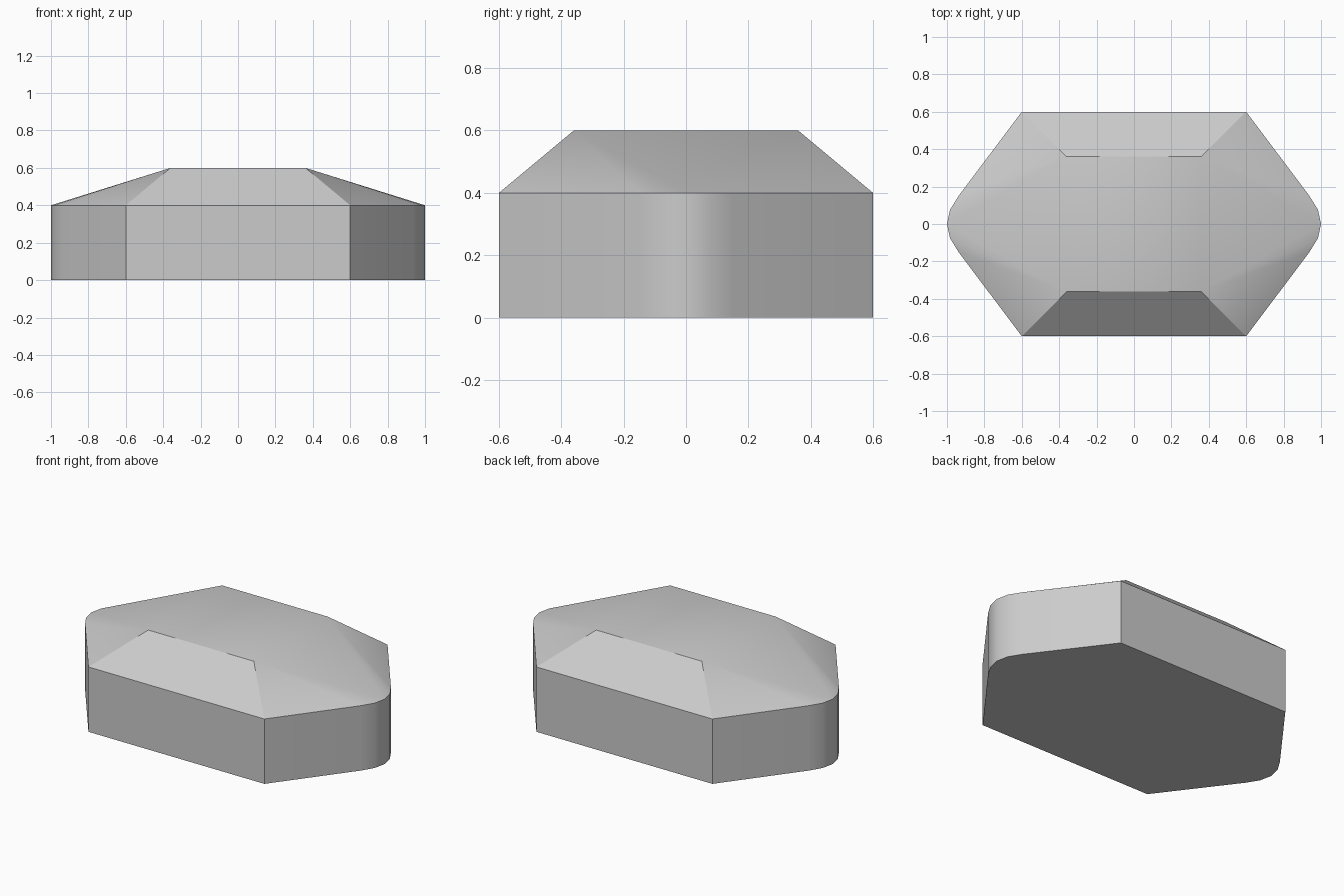
import bpy
import bmesh
import math

cube = bpy.data.objects.get("Cube")
if cube:
    bpy.data.objects.remove(cube, do_unlink=True)

WALL_TOP, ROOF_TOP, ROOF_HALF = 0.4, 0.6, 0.36

# Plain grey material
grey = bpy.data.materials.new("light grey")
grey.use_nodes = True
color = (0.6, 0.6, 0.6, 1)
grey.diffuse_color = color
grey.node_tree.nodes["Principled BSDF"].inputs["Base Color"].default_value = color

# Hexagonal outline with rounded side tips: half of one end, then mirrored
quarter = [(0.6, -0.6), (0.938, -0.15), (0.984, -0.075)]
end = quarter + [(1, 0)] + [(x, -y) for x, y in reversed(quarter)]
outline = end + [(-x, -y) for x, y in end]
count, tip = len(end), len(quarter)

bm = bmesh.new()
base = [bm.verts.new((x, y, 0)) for x, y in outline]
eave = [bm.verts.new((x, y, WALL_TOP)) for x, y in outline]
corners = [(1, -1), (1, 1), (-1, 1), (-1, -1)]
roof = [bm.verts.new((x * ROOF_HALF, y * ROOF_HALF, ROOF_TOP)) for x, y in corners]

# Floor, flat roof and upright walls
bm.faces.new(base[::-1])
bm.faces.new(roof)
for i in range(len(base)):
    j = (i + 1) % len(base)
    bm.faces.new((base[i], base[j], eave[j], eave[i]))

# Sloped roof: a fan around each roof corner, closed by a triangle at each tip
for side in (0, 1):
    near, far = roof[2 * side], roof[2 * side + 1]
    rim = eave[side * count:(side + 1) * count]
    for i in range(count - 1):
        bm.faces.new((rim[i], rim[i + 1], near if i < tip else far))
    bm.faces.new((near, rim[tip], far))
    # Long front or back slope
    following = eave[((side + 1) * count) % len(eave)]
    bm.faces.new((rim[-1], following, roof[(2 * side + 2) % 4], far))

bmesh.ops.recalc_face_normals(bm, faces=bm.faces)
mesh = bpy.data.meshes.new("faceted_block")
bm.to_mesh(mesh)
bm.free()
mesh.materials.append(grey)

block = bpy.data.objects.new("faceted_block", mesh)
bpy.context.collection.objects.link(block)
bpy.ops.object.select_all(action="DESELECT")
block.select_set(True)
bpy.context.view_layer.objects.active = block
bpy.ops.object.shade_smooth_by_angle(angle=math.radians(30))
